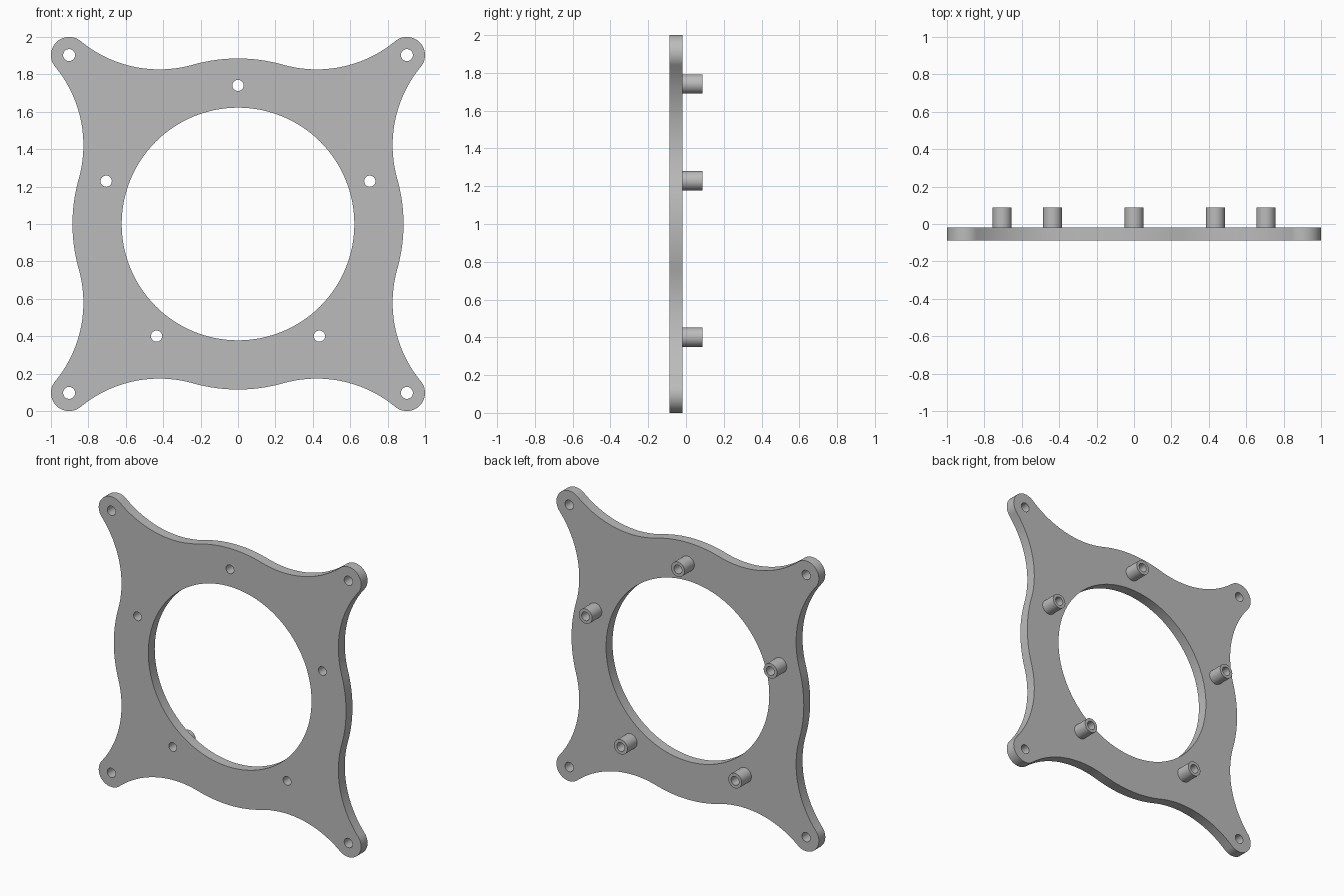
import bpy
import bmesh
from math import acos, atan2, cos, sin, pi, radians, hypot

cube = bpy.data.objects.get("Cube")
if cube:
    bpy.data.objects.remove(cube, do_unlink=True)

grey = bpy.data.materials.new("plain grey")
grey.use_nodes = True
grey.diffuse_color = (0.5, 0.5, 0.5, 1)
grey.node_tree.nodes["Principled BSDF"].inputs["Base Color"].default_value = (0.5, 0.5, 0.5, 1)

MID_Z = 1.0
FRONT, BACK, TIP = -0.088, -0.018, 0.088
LOBE_R, CORNER_R, SCOOP_R = 0.885, 0.097, 0.66
CORNER = 1 - CORNER_R


def arc(cx, cy, r, start, end, n):
    """Points along an arc, both ends included."""
    angles = [start + (end - start) * i / n for i in range(n + 1)]
    return [(cx + r * cos(a), cy + r * sin(a)) for a in angles]


def circle(cx, cy, r, n):
    return arc(cx, cy, r, 0, 2 * pi, n)[:-1]


def plate_outline():
    """Round corners, scooped flanks and a shallow lobe, all tangent arcs."""
    diag = hypot(CORNER, CORNER)
    reach, gap = LOBE_R + SCOOP_R, CORNER_R + SCOOP_R
    a = pi / 4 + acos((reach**2 + diag**2 - gap**2) / (2 * reach * diag))
    cx, cy = reach * cos(a), reach * sin(a)
    phi = atan2(cy - CORNER, cx - CORNER)
    half = arc(CORNER, CORNER, CORNER_R, pi / 4, phi, 16)
    half += arc(cx, cy, SCOOP_R, phi + pi, a + pi, 24)[1:]
    half += arc(0, 0, LOBE_R, a, pi / 2, 10)[1:]
    side = half + [(-x, y) for x, y in reversed(half[1:-1])]
    # Four quarter turns of the same side
    points = []
    for k in range(4):
        c, s = cos(k * pi / 2), sin(k * pi / 2)
        points += [(c * x - s * y, s * x + c * y) for x, y in side]
    return points


def extruded(name, loops, y0, y1):
    """Fill the first loop, leave the others as holes, extrude from y0 to y1."""
    curve = bpy.data.curves.new(name, "CURVE")
    curve.dimensions = "2D"
    curve.fill_mode = "BOTH"
    curve.extrude = (y1 - y0) / 2
    for loop in loops:
        spline = curve.splines.new("POLY")
        spline.points.add(len(loop) - 1)
        for point, (x, y) in zip(spline.points, loop):
            point.co = (x, y, 0, 1)
        spline.use_cyclic_u = True
    obj = bpy.data.objects.new(name, curve)
    bpy.context.collection.objects.link(obj)
    obj.location = (0, (y0 + y1) / 2, MID_Z)
    obj.rotation_euler = (pi / 2, 0, 0)
    bpy.ops.object.select_all(action="DESELECT")
    obj.select_set(True)
    bpy.context.view_layer.objects.active = obj
    bpy.ops.object.convert(target="MESH")
    obj = bpy.context.view_layer.objects.active
    # Weld caps to walls
    bm = bmesh.new()
    bm.from_mesh(obj.data)
    bmesh.ops.remove_doubles(bm, verts=bm.verts, dist=0.00005)
    bmesh.ops.recalc_face_normals(bm, faces=bm.faces)
    bm.to_mesh(obj.data)
    bm.free()
    obj.data.materials.clear()
    obj.data.materials.append(grey)
    bpy.ops.object.shade_smooth_by_angle(angle=radians(30))
    return obj


# Five standoff positions around the opening
posts = [(0.741 * cos(a), 0.741 * sin(a))
         for a in (pi / 2 + k * 2 * pi / 5 for k in range(5))]

# Plate with its opening, corner holes and post holes
holes = [circle(0, 0, 0.622, 128)]
holes += [circle(sx * CORNER, sy * CORNER, 0.032, 32) for sx in (-1, 1) for sy in (-1, 1)]
holes += [circle(x, y, 0.03, 32) for x, y in posts]
extruded("mounting_plate", [plate_outline()] + holes, FRONT, BACK)

# Hollow standoffs on the back
for i, (x, y) in enumerate(posts):
    extruded(f"standoff_{i + 1}", [circle(x, y, 0.051, 40), circle(x, y, 0.03, 32)], BACK, TIP)
